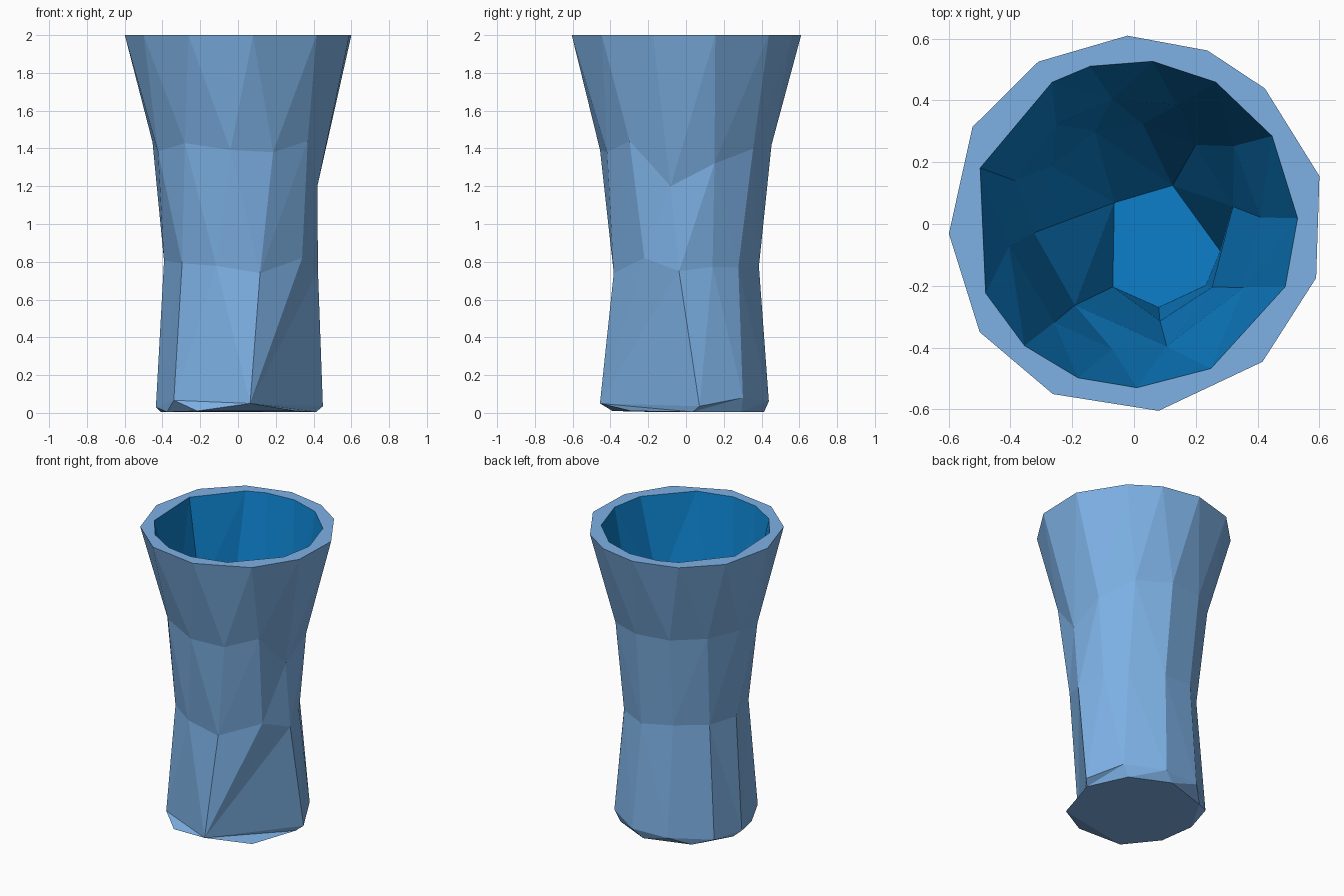
import bpy, bmesh, math, random

if "Cube" in bpy.data.objects:
    bpy.data.objects.remove(bpy.data.objects["Cube"])

random.seed(4)


def material(name, rgb):
    m = bpy.data.materials.new(name)
    m.diffuse_color = (*rgb, 1.0)
    m.use_nodes = True
    m.node_tree.nodes["Principled BSDF"].inputs["Base Color"].default_value = m.diffuse_color
    return m


def ring(bm, radius, z, angles, jitter=0.0, centre=(0, 0)):
    """Irregular ring; an entry may be (angle, z) or (angle, z, radius)."""
    out = []
    for a in angles:
        a, h, r = (a + (None, None))[:3] if isinstance(a, tuple) else (a, None, None)
        h = z + random.uniform(-jitter, jitter) if h is None else h
        t = math.radians(a % 360)
        r = r or radius
        v = bm.verts.new((centre[0] + r * math.cos(t), centre[1] + r * math.sin(t), h))
        out.append((math.atan2(v.co.y, v.co.x) % (2 * math.pi), v))
    return [v for _, v in sorted(out, key=lambda p: p[0])]


def stitch(bm, lo, hi, mat):
    """Triangle band between two rings of different vertex counts."""
    def ang(v):
        return math.atan2(v.co.y, v.co.x) % (2 * math.pi)

    def unrolled(vs, i):
        return ang(vs[i % len(vs)]) + 2 * math.pi * (i // len(vs))

    i = j = 0
    while i < len(lo) or j < len(hi):
        a, b = lo[i % len(lo)], hi[j % len(hi)]
        a2, b2 = lo[(i + 1) % len(lo)], hi[(j + 1) % len(hi)]
        step_lo = j >= len(hi) or (i < len(lo) and unrolled(lo, i + 1) <= unrolled(hi, j + 1))
        f = bm.faces.new((a, a2, b) if step_lo else (a, b2, b))
        f.material_index = mat
        if step_lo:
            i += 1
        else:
            j += 1


bm = bmesh.new()

# Outer wall, from the base up to the rim
outer = [
    ring(bm, 0.415, 0.005, [(-119, 0.01, 0.445), (-43, 0.01, 0.425), 5, 45, 85, 130, 170, -155]),
    ring(bm, 0.45, 0.05, [-139, (-82, 0.05, 0.46), (9, 0.035, 0.455), (42, 0.08),
                          77, 110, 148, (178, 0.03, 0.435)], 0.02),
    ring(bm, 0.392, 0.79, [-139, -107, (-73, 0.74, 0.4), (-33, 0.82, 0.405),
                           (-5, 0.75, 0.425), 21, 45, 80, 113, 147, 178], 0.025),
    ring(bm, 0.457, 1.41, [-128, -95, (-66, 1.38), (-39, 1.44, 0.475), (-11, 1.2, 0.428),
                           (20, 1.32, 0.44), 51, 82, 112, 142, 172, -158], 0.03),
    ring(bm, 0.61, 2.0, [92, 67, 46, (14.5, 2.0, 0.62), (-16.5, 2.0, 0.615), -47, -82.5,
                         -115.5, -145, (-177, 2.0, 0.6), 149, 120.5]),
]
# Inner wall, from the rim down to the floor
inner = [
    ring(bm, 0.53, 2.0, [83.5, 60, 32.5, 2, -22.5, -62, -89, -110, -132, -155, 160, 120, 105.5]),
    ring(bm, 0.41, 1.4, [3, 38, 70, 100, 128, 160, -170, -129, -100, -75, -30], 0.03),
    ring(bm, 0.325, 0.8, [145, 113, 85, 52, 10, -39, -75, -126, -175], 0.03),
    ring(bm, 0.2, 0.12, [136, 77, -5, -40, -90, -138], 0.0, (0.08, -0.07)),
]

for lo, hi in zip(outer, outer[1:]):
    stitch(bm, lo, hi, 0)
stitch(bm, outer[-1], inner[0], 0)          # flat rim
for lo, hi in zip(inner, inner[1:]):
    stitch(bm, lo, hi, 1)
bm.faces.new(outer[0]).material_index = 0   # underside
bm.faces.new(inner[-1]).material_index = 1  # inside floor

bmesh.ops.recalc_face_normals(bm, faces=bm.faces)

mesh = bpy.data.meshes.new("vase")
bm.to_mesh(mesh)
bm.free()
mesh.materials.append(material("light blue", (0.205, 0.44, 0.78)))
mesh.materials.append(material("deep blue", (0.004, 0.21, 0.58)))
vase = bpy.data.objects.new("vase", mesh)
bpy.context.collection.objects.link(vase)
